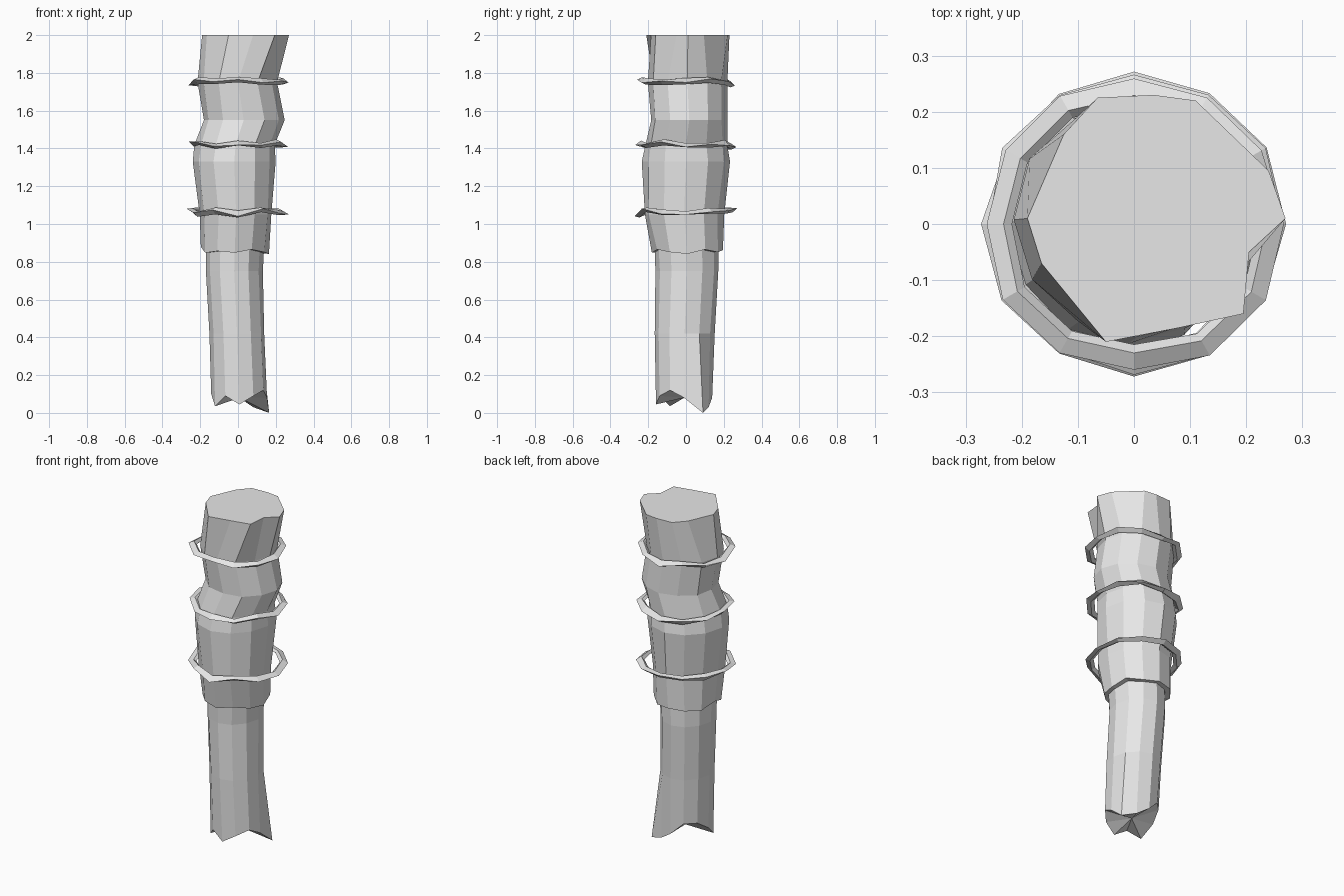
import bpy, bmesh, math, random
from mathutils import Vector

random.seed(4)
SIDES = 12

old = bpy.data.objects.get("Cube")
if old:
    bpy.data.objects.remove(old, do_unlink=True)

grey = bpy.data.materials.new("plain grey")
grey.use_nodes = True
colour = (0.8, 0.8, 0.8, 1)
grey.diffuse_color = colour
grey.node_tree.nodes["Principled BSDF"].inputs["Base Color"].default_value = colour


def angle(i):
    return math.tau * i / SIDES


def section(z, x0, x1, y0, y1, rough=0.006, heights=None):
    """Rough twelve-sided outline filling the given bounds."""
    loop = []
    for i in range(SIDES):
        c, s = math.cos(angle(i)), math.sin(angle(i))
        k = 1 + random.uniform(-rough, rough) / 0.2
        loop.append(Vector(((x0 + x1) / 2 + k * c * (x1 - x0) / 2,
                            (y0 + y1) / 2 + k * s * (y1 - y0) / 2,
                            heights[i] if heights else z)))
    return loop


def loft(name, loops, closed=False, caps=True):
    """Skin a list of equal outlines with flat faces."""
    bm = bmesh.new()
    rows = [[bm.verts.new(p) for p in loop] for loop in loops]
    n = len(rows[0])
    for k in range(len(rows) if closed else len(rows) - 1):
        a, b = rows[k], rows[(k + 1) % len(rows)]
        for i in range(n):
            j = (i + 1) % n
            bm.faces.new((a[i], a[j], b[j], b[i]))
    if caps and not closed:
        bm.faces.new(rows[-1])
        # Broken end as a fan around its middle
        mid = bm.verts.new(sum((v.co for v in rows[0]), Vector()) / n)
        for i in range(n):
            bm.faces.new((rows[0][(i + 1) % n], rows[0][i], mid))
    bmesh.ops.recalc_face_normals(bm, faces=bm.faces)
    mesh = bpy.data.meshes.new(name)
    bm.to_mesh(mesh)
    bm.free()
    mesh.materials.append(grey)
    obj = bpy.data.objects.new(name, mesh)
    bpy.context.collection.objects.link(obj)
    return obj


# Inner shaft with a splintered lower end
splinters = [.08, 0, .03, .08, .15, .15, .1, .035, .09, .045, .09, .12]
end = section(0, -.14, .155, -.16, .14, .003, splinters)
end[1].x, end[1].y = .165, .09
loft("inner_shaft", [
    end,
    section(.42, -.15, .14, -.165, .15, .003),
    section(.75, -.17, .13, -.16, .17, .003),
    section(.95, -.17, .14, -.17, .17, .003),
])

# Thick outer sleeve with an uneven, notched top
crown = [(.27, .01), (.24, .095), (.11, .22), (.035, .23), (-.065, .225),
         (-.125, .16), (-.19, .01), (-.165, -.07), (-.05, -.21),
         (.08, -.185), (.195, -.16), (.205, -.05)]
top = [Vector((x, y, 2)) for x, y in crown]
hem = [.86 + random.uniform(-.02, .02) for i in range(SIDES)]
loft("outer_sleeve", [
    section(0, -.2, .165, -.18, .195, .004, hem),
    section(1.05, -.2, .18, -.22, .2),
    section(1.33, -.24, .2, -.23, .23, .004),
    section(1.42, -.225, .2, -.22, .22),
    section(1.55, -.185, .245, -.185, .22),
    section(1.75, -.21, .21, -.205, .22),
    top,
])

# Three loose, crooked bands
for name, z in (("lower_band", 1.065), ("middle_band", 1.42), ("upper_band", 1.75)):
    slices = []
    for i in range(SIDES):
        lift = random.uniform(-.012, .012)
        out = .27 + random.uniform(-.012, .003)
        slices.append([
            Vector((r * math.cos(angle(i)), r * math.sin(angle(i)), z + lift + h))
            for r, h in ((out, random.uniform(-.012, .012)),
                         (out - .03, random.uniform(.008, .02)),
                         (out - .045, 0),
                         (out - .025, random.uniform(-.02, -.008)))])
    loft(name, slices, closed=True)
